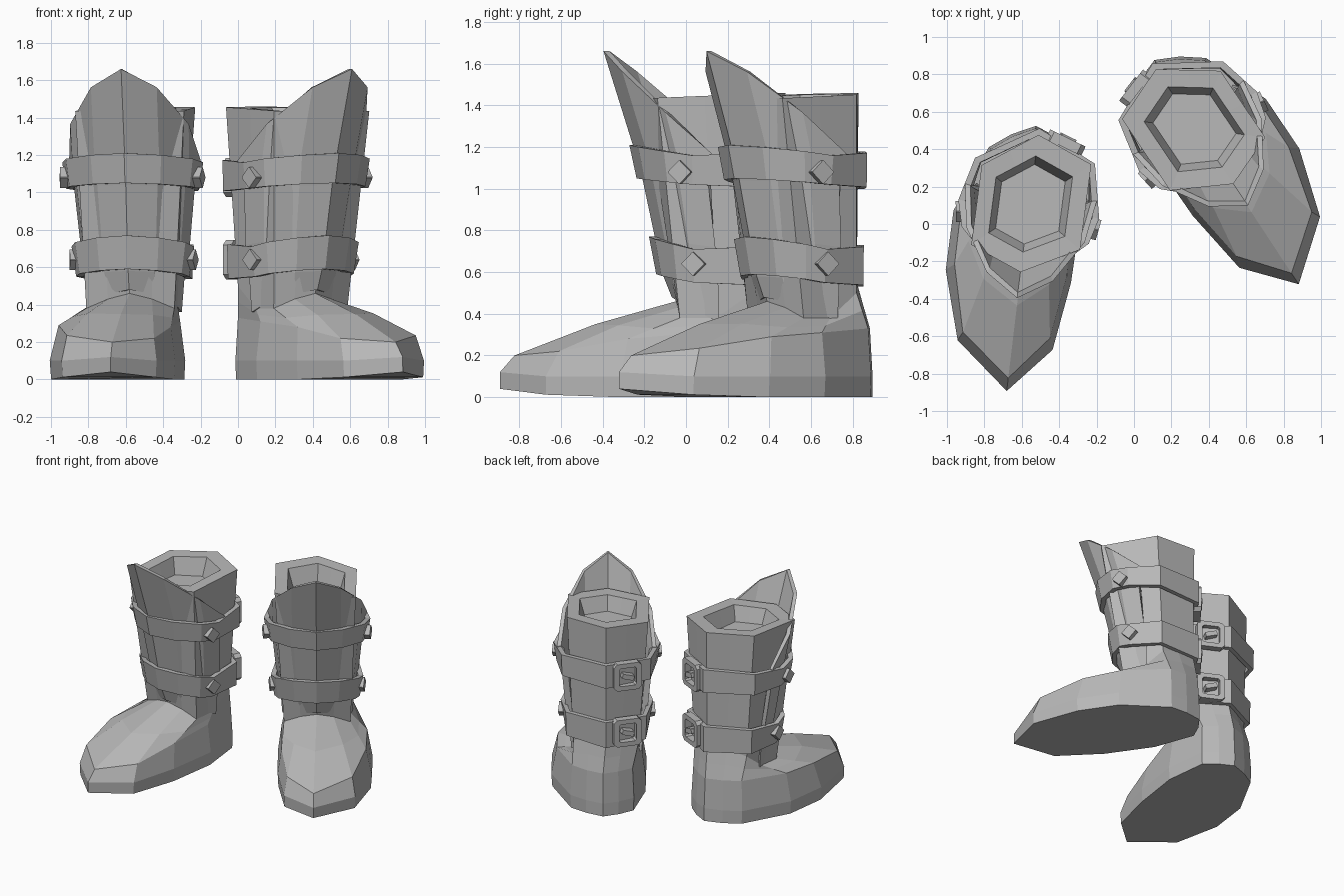
import bpy, bmesh, math
from mathutils import Matrix, Vector

cube = bpy.data.objects.get("Cube")
if cube:
    bpy.data.objects.remove(cube)

grey = bpy.data.materials.new("plain_grey")
grey.use_nodes = True
GREY = (0.48, 0.48, 0.48, 1)
grey.diffuse_color = GREY
grey.node_tree.nodes["Principled BSDF"].inputs["Base Color"].default_value = GREY


def loft(name, place, loops, wrap=False):
    """Skin closed loops; wrap joins the last to the first, otherwise ends are capped."""
    bm = bmesh.new()
    rows = [[bm.verts.new(p) for p in loop] for loop in loops]
    n = len(rows[0])
    pairs = list(zip(rows, rows[1:])) + ([(rows[-1], rows[0])] if wrap else [])
    for a, b in pairs:
        for i in range(n):
            j = (i + 1) % n
            bm.faces.new((a[i], a[j], b[j], b[i]))
    if not wrap:
        bm.faces.new(rows[0])
        bm.faces.new(rows[-1])
    bm.transform(place)
    bmesh.ops.recalc_face_normals(bm, faces=bm.faces)
    mesh = bpy.data.meshes.new(name)
    bm.to_mesh(mesh)
    bm.free()
    mesh.materials.append(grey)
    obj = bpy.data.objects.new(name, mesh)
    bpy.context.collection.objects.link(obj)


def mix(a, b, t):
    return a + (b - a) * t


def hexagon(corners, scale, zf, zb):
    """Six corners with midpoints, starting at the front, tilted from zf to zb."""
    front, back = corners[0][1], corners[3][1]
    pts = []
    for i, p in enumerate(corners):
        q = corners[(i + 1) % 6]
        pts += [p, ((p[0] + q[0]) / 2, (p[1] + q[1]) / 2)]
    return [(x * scale, y * scale, mix(zf, zb, (y - front) / (back - front))) for x, y in pts]


def arc(w, vf, vs, zf, zs):
    """Front half of a shin section, side to side."""
    return [Vector((w * u, mix(vf, vs, f), mix(zf, zs, f))) for u, f in
            ((-1, 1), (-.9, .6), (-.5, .2), (0, 0), (.5, .2), (.9, .6), (1, 1))]


def grow(loop, d):
    """Move points outward from the shaft axis."""
    return [p + Vector((p.x, p.y, 0)).normalized() * d for p in loop]


SOLE = [(.01, -1), (-.28, -.765), (-.39, -.4), (-.39, -.08), (-.25, .28), (-.14, .365),
        (-.02, .425), (.09, .385), (.195, .32), (.275, 0), (.27, -.38), (.22, -.75)]
UPPER_Z = [.2, .235, .29, .31, .33, .33, .33, .33, .33, .31, .28, .22]
SHRINK = [.93, .94, .91, .92, .97, .97, .97, .97, .97, .92, .92, .92]
ANKLE = [(0, -.15), (-.24, -.1), (-.235, .21), (0, .37), (.23, .25), (.235, -.1)]
ANKLE_Z = [.46, .43, .38, .38, .5, .55, .55, .55, .5, .38, .38, .43]
CUFF = [(0, -.36), (-.28, -.25), (-.28, .18), (0, .38), (.3, .26), (.3, -.2)]


def build_body(side, place):
    base = [(x, y, .04 if y < -.9 else .012 if y < -.6 else 0) for x, y in SOLE]
    widest = [(x * 1.02, y, .12 if y < -.9 else .1) for x, y in SOLE]
    upper = [(x * s, y * s, z) for (x, y), s, z in zip(SOLE, SHRINK, UPPER_Z)]
    ankle = [(x, y, z) for (x, y, _), z in zip(hexagon(ANKLE, 1, 0, 0), ANKLE_Z)]
    # gently raised instep ridge between the foot edge and the ankle
    instep = [tuple(mix(a, b, .5) for a, b in zip(p, q)) for p, q in zip(upper, ankle)]
    instep = [(x, y, z + (.02 if y < -.4 else 0)) for x, y, z in instep]
    cuff = hexagon(CUFF, 1, 1.43, 1.46)
    rim = hexagon(CUFF, .7, 1.43, 1.455)
    floor = hexagon(CUFF, .58, 1.32, 1.32)
    loft(side + "_boot_body", place, [base, widest, upper, instep, ankle, cuff, rim, floor])


def build_guard(side, place):
    rows = [arc(.25, -.17, .09, .48, .36), arc(.265, -.21, .09, .58, .55),
            arc(.295, -.25, .08, .76, .72), arc(.325, -.31, .05, 1.04, 1.02),
            arc(.35, -.355, .06, 1.2, 1.15), arc(.355, -.5, .07, 1.66, 1.17)]
    inner = [grow(r, -.045) for r in rows[:-1]] + [grow(rows[-1], -.03)]
    # each loop runs up the outside and back down the inside
    loops = [[r[i] for r in rows] + [r[i] for r in reversed(inner)] for i in range(7)]
    loft(side + "_shin_guard", place, loops)


def belt_loop(w, vf, zf, zs, zb, bw, bv):
    z = mix(zs, zb, .6)
    back = [Vector((bw, .25, z)), Vector((0, bv, zb)), Vector((-bw, .2, z))]
    return arc(w, vf, -.02, zf, zs) + back


def build_belt(name, place, top, bottom):
    loft(name, place, [grow(top, .025), grow(bottom, .025),
                       grow(bottom, -.012), grow(top, -.012)], wrap=True)


def facing(x, y, z, nx, ny, roll=0):
    """Frame at a point whose local z looks along the given flat direction."""
    n = Vector((nx, ny, 0)).normalized()
    t = Vector((0, 0, 1)).cross(n)
    m = Matrix((t, (0, 0, 1), n)).transposed().to_4x4()
    return Matrix.Translation((x, y, z)) @ m @ Matrix.Rotation(roll, 4, 'Z')


def plate(w, h, cut, z):
    """Rectangle with cut corners."""
    return [(w - cut, h, z), (cut - w, h, z), (-w, h - cut, z), (-w, cut - h, z),
            (cut - w, -h, z), (w - cut, -h, z), (w, cut - h, z), (w, h - cut, z)]


def build_buckle(name, place, z, x=.15, y=.36):
    at = place @ facing(x, y, z, .3, .9)
    loft(name + "_frame", at, [plate(.105, .105, .025, -.03), plate(.105, .105, .025, .025),
                               plate(.065, .07, .012, .025), plate(.065, .07, .012, -.03)], wrap=True)
    tilt = at @ Matrix.Rotation(.3, 4, 'Z')
    loft(name + "_prong", tilt, [plate(.045, .018, .003, -.03), plate(.045, .018, .003, .035)])


def build_stud(name, place, x, y, z):
    s = math.copysign(1, x)
    at = place @ facing(x, y, z, s, -.15, math.pi / 4)
    loft(name, at, [plate(.041, .041, .003, -.03), plate(.041, .041, .003, .025)])


def build_boot(side, place):
    build_body(side, place)
    build_guard(side, place)
    belts = {
        "upper": (belt_loop(.355, -.35, 1.21, 1.16, 1.18, .30, .39),
                  belt_loop(.335, -.315, 1.05, 1.02, 1.0, .295, .39), 1.08, .36, -.08),
        "lower": (belt_loop(.305, -.255, .77, .71, .73, .27, .385),
                  belt_loop(.28, -.22, .59, .55, .53, .265, .385), .64, .315, -.02)}
    for level, (top, bottom, z, w, v) in belts.items():
        name = f"{side}_{level}"
        build_belt(name + "_belt", place, top, bottom)
        build_buckle(name + "_buckle", place, z)
        for label, s in (("outer", -1), ("inner", 1)):
            build_stud(f"{name}_{label}_stud", place, s * w, v, z)


# the left boot is the mirrored right boot, set back and turned outward
build_boot("right", Matrix.Translation((-.56, .1, 0)) @ Matrix.Rotation(math.radians(-7.5), 4, 'Z'))
build_boot("left", Matrix.Translation((.33, .513, 0)) @ Matrix.Rotation(math.radians(34), 4, 'Z')
           @ Matrix.Diagonal((-1, 1, 1, 1)))
